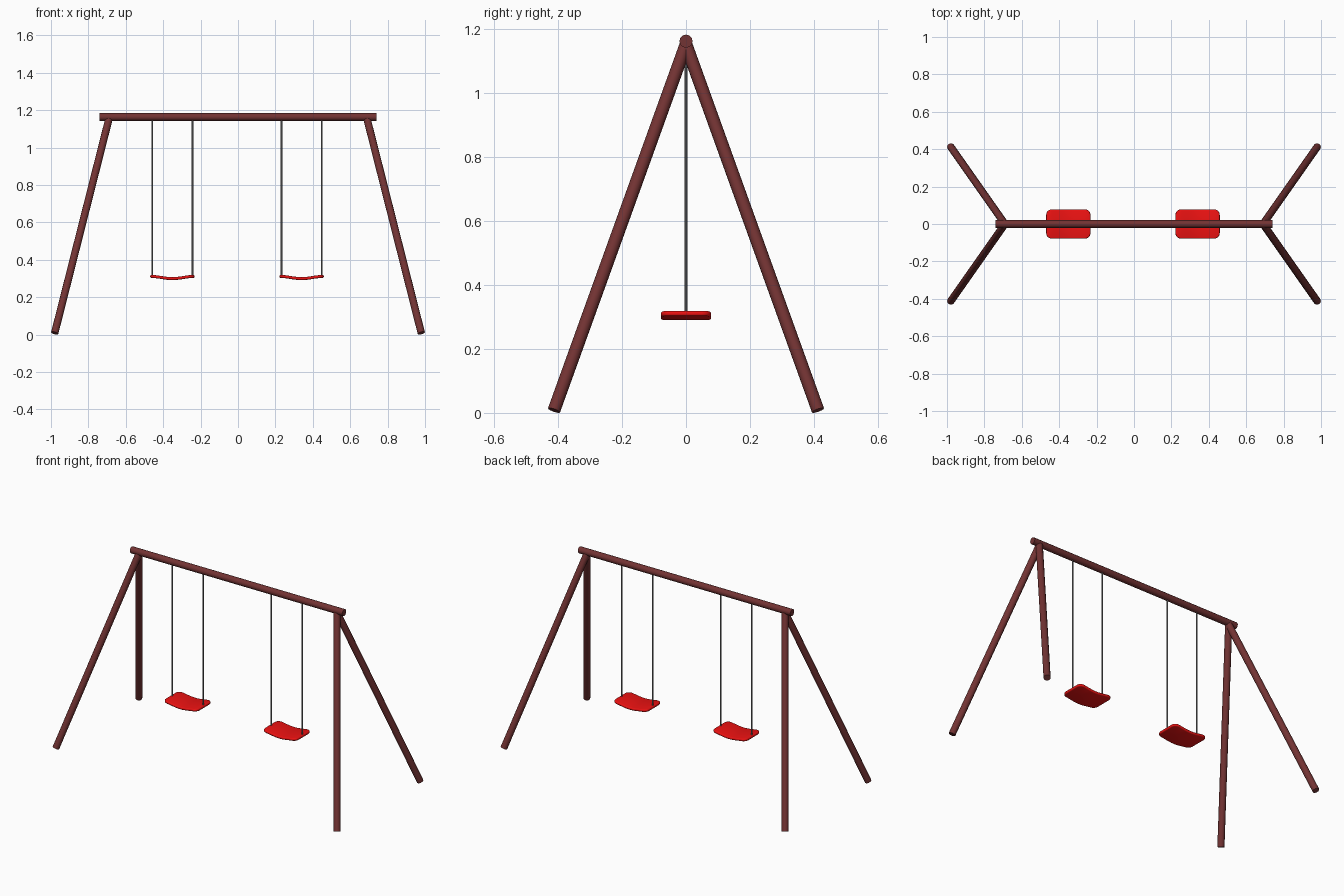
import bpy, bmesh, math
from mathutils import Vector

if "Cube" in bpy.data.objects:
    bpy.data.objects.remove(bpy.data.objects["Cube"])


def material(name, rgb):
    m = bpy.data.materials.new(name)
    m.diffuse_color = (*rgb, 1)
    m.use_nodes = True
    m.node_tree.nodes["Principled BSDF"].inputs["Base Color"].default_value = m.diffuse_color
    return m


WOOD = material("brown_red_paint", (0.17, 0.033, 0.033))
RED = material("seat_red", (0.85, 0.006, 0.006))
STEEL = material("dark_steel", (0.2, 0.2, 0.2))


def tube(name, a, b, radius, sides, mat):
    a, b = Vector(a), Vector(b)
    bpy.ops.mesh.primitive_cylinder_add(vertices=sides, radius=radius,
                                        depth=(b - a).length, location=(a + b) / 2)
    ob = bpy.context.object
    ob.name = name
    ob.rotation_euler = (b - a).to_track_quat('Z', 'Y').to_euler()
    ob.data.materials.append(mat)
    bpy.ops.object.shade_smooth_by_angle(angle=math.radians(40))
    return ob


def seat(name, cx, cz, w=0.237, d=0.157, t=0.016, sag=0.006):
    bm = bmesh.new()
    bmesh.ops.create_cube(bm, size=1)
    bmesh.ops.scale(bm, vec=(w, d, t), verts=bm.verts)
    # round the plan corners, then the rim
    corners = [e for e in bm.edges if abs(e.verts[0].co.z - e.verts[1].co.z) > t / 2]
    bmesh.ops.bevel(bm, geom=corners, offset=0.03, segments=5, profile=0.5, affect='EDGES')
    rim = [e for e in bm.edges if abs(e.verts[0].co.z - e.verts[1].co.z) < 1e-5]
    bmesh.ops.bevel(bm, geom=rim, offset=0.006, segments=3, profile=0.5, affect='EDGES')
    # slice across and bend into a shallow dip
    for i in range(1, 14):
        bmesh.ops.bisect_plane(bm, geom=bm.verts[:] + bm.edges[:] + bm.faces[:],
                               plane_co=(w * (i / 14 - 0.5), 0, 0), plane_no=(1, 0, 0))
    for v in bm.verts:
        v.co.z -= sag * math.cos(2 * math.pi * v.co.x / w)
    me = bpy.data.meshes.new(name)
    bm.to_mesh(me)
    bm.free()
    ob = bpy.data.objects.new(name, me)
    bpy.context.collection.objects.link(ob)
    ob.location = (cx, 0, cz)
    me.materials.append(RED)
    bpy.context.view_layer.objects.active = ob
    bpy.ops.object.select_all(action='DESELECT')
    ob.select_set(True)
    bpy.ops.object.shade_smooth_by_angle(angle=math.radians(40))


# top beam
tube("top_beam", (-0.74, 0, 1.163), (0.74, 0, 1.163), 0.0205, 12, WOOD)

# four splayed legs
for sx, side in ((-1, "left"), (1, "right")):
    for sy, end in ((-1, "front"), (1, "back")):
        tube(f"{end}_{side}_leg", (sx * 0.98, sy * 0.413, 0.008),
             (sx * 0.69, 0, 1.153), 0.02, 12, WOOD)

# two swings: curved seat hung from two rods
for cx, side in ((-0.351, "left"), (0.34, "right")):
    seat(f"{side}_seat", cx, 0.305)
    for s, end in ((-1, "outer_left"), (1, "outer_right")):
        x = cx + s * 0.1075
        tube(f"{side}_swing_rope_{end}", (x, 0, 0.308), (x, 0, 1.155), 0.0045, 8, STEEL)
